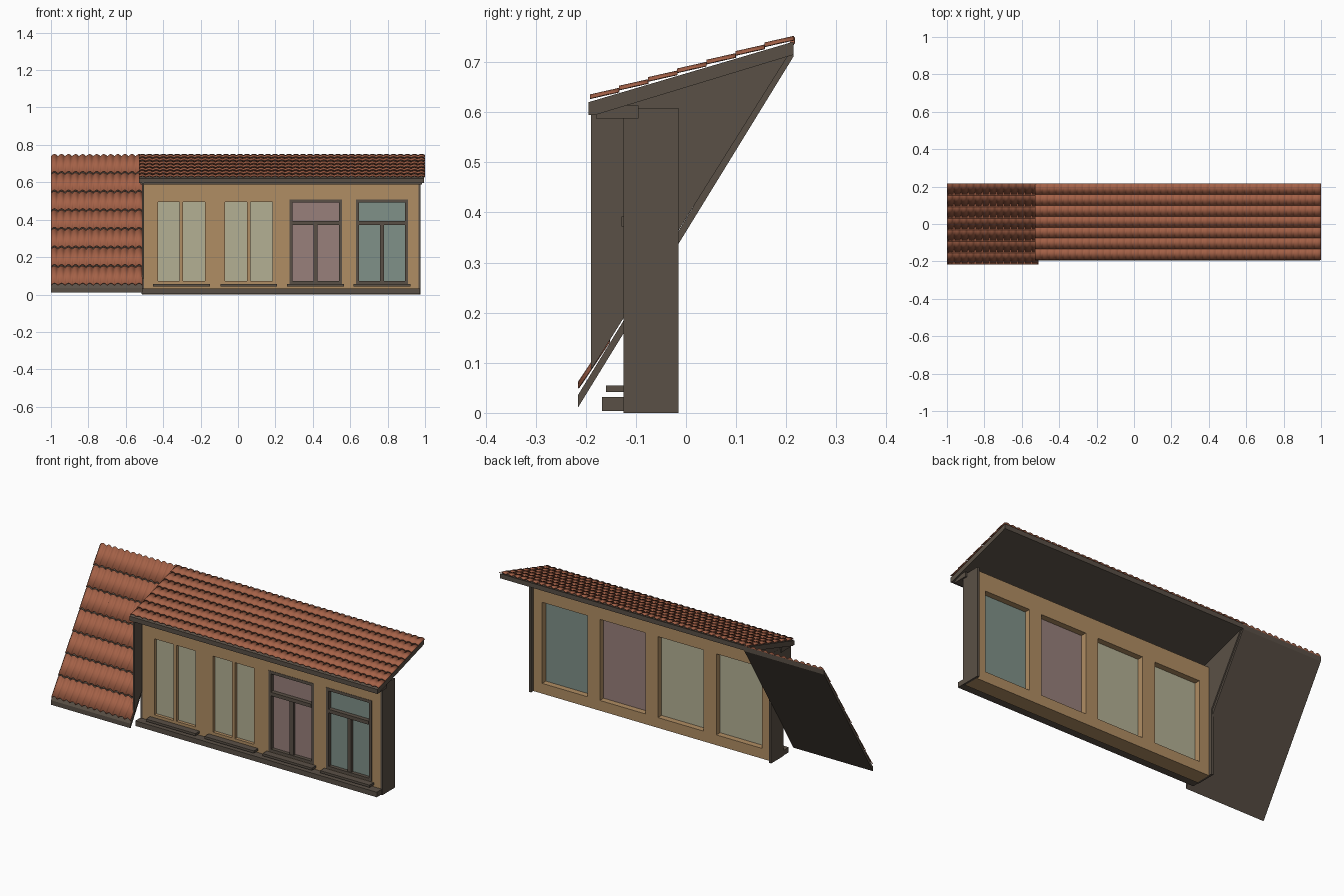
import bpy, math

cube = bpy.data.objects.get("Cube")
if cube:
    bpy.data.objects.remove(cube, do_unlink=True)


def material(name, rgb):
    linear = [(c / 255 / 12.92 if c < 11 else ((c / 255 + 0.055) / 1.055) ** 2.4) for c in rgb]
    mat = bpy.data.materials.new(name)
    mat.use_nodes = True
    mat.diffuse_color = (*linear, 1)
    mat.node_tree.nodes["Principled BSDF"].inputs["Base Color"].default_value = (*linear, 1)
    return mat


PLASTER = material("tan plaster", (176, 141, 99))
TRIM = material("dark brown trim", (90, 80, 70))
TILE = material("terracotta tile", (164, 97, 71))
CREAM = material("cream glass", (180, 176, 148))
MAUVE = material("mauve glass", (152, 128, 123))
TEAL = material("teal glass", (128, 145, 137))


def build(name, verts, faces, mat):
    mesh = bpy.data.meshes.new(name)
    mesh.from_pydata(verts, [], faces)
    mesh.materials.append(mat)
    obj = bpy.data.objects.new(name, mesh)
    bpy.context.collection.objects.link(obj)
    return obj


def extrude(name, outline, x0, x1, mat):
    """Prism along x from a counter-clockwise (y, z) outline."""
    n = len(outline)
    verts = [(x, y, z) for x in (x0, x1) for y, z in outline]
    faces = [tuple(reversed(range(n))), tuple(range(n, 2 * n))]
    faces += [(i, (i + 1) % n, n + (i + 1) % n, n + i) for i in range(n)]
    return build(name, verts, faces, mat)


def boxes(name, parts, mat):
    """One mesh from boxes given as (x0, x1, y0, y1, z0, z1)."""
    verts, faces = [], []
    for x0, x1, y0, y1, z0, z1 in parts:
        b = len(verts)
        verts += [(x, y, z) for x in (x0, x1) for y, z in ((y0, z0), (y1, z0), (y1, z1), (y0, z1))]
        faces += [(b + 3, b + 2, b + 1, b), (b + 4, b + 5, b + 6, b + 7)]
        faces += [(b + i, b + (i + 1) % 4, b + 4 + (i + 1) % 4, b + 4 + i) for i in range(4)]
    return build(name, verts, faces, mat)


def tile_roof(name, x0, x1, low, high, courses=7, pitch=0.0375, seg=6):
    """Overlapping courses of barrel tiles laid above the line low-high."""
    dy, dz = high[0] - low[0], high[1] - low[1]
    rise = math.hypot(dy, dz) / dy
    count = round((x1 - x0) / pitch) * seg
    verts, faces = [], []
    for c in range(courses):
        base = len(verts)
        for t, lift in ((c / courses, 0.008), ((c + 1) / courses, 0.004)):
            for i in range(count + 1):
                bump = 0.006 * abs(math.sin(math.pi * i / seg))
                verts.append((x0 + (x1 - x0) * i / count, low[0] + dy * t,
                              low[1] + dz * t + (lift + bump) * rise))
        row = count + 1
        faces += [(base + i, base + i + 1, base + row + i + 1, base + row + i) for i in range(count)]
    obj = build(name, verts, faces, TILE)
    solid = obj.modifiers.new("thickness", "SOLIDIFY")
    solid.thickness = 0.003
    solid.offset = -1
    bpy.ops.object.select_all(action="DESELECT")
    obj.select_set(True)
    bpy.context.view_layer.objects.active = obj
    bpy.ops.object.shade_smooth_by_angle(angle=math.radians(40))
    return obj


# Steep main roof
extrude("steep_roof_slab", [(-0.216, 0.01), (0.215, 0.712), (0.215, 0.738), (-0.216, 0.035)],
        -1, -0.51, TRIM)
tile_roof("steep_roof_tiles", -1, -0.51, (-0.216, 0.035), (0.215, 0.732))

# Low dormer roof
extrude("low_roof_slab", [(-0.195, 0.595), (-0.18, 0.595), (0.215, 0.715), (0.215, 0.741), (-0.195, 0.62)],
        -0.53, 0.995, TRIM)
tile_roof("low_roof_tiles", -0.53, 1, (-0.192, 0.621), (0.215, 0.742))
boxes("eaves_beam", [(-0.52, 0.985, -0.18, -0.095, 0.588, 0.614)], TRIM)

# Side walls and the cheek between the two roofs
boxes("end_walls", [(x, x + 0.012, -0.125, -0.015, 0, 0.609) for x in (-0.514, 0.964)], TRIM)
extrude("dormer_cheek", [(-0.19, 0.085), (0.203, 0.712), (-0.19, 0.597)], -0.513, -0.503, TRIM)

# Front wall: strips and piers around four openings
FRONT, BACK = -0.123, -0.035
LEFT, RIGHT = -0.502, 0.964
BOTTOM, TOP = 0.057, 0.508
HALF = 0.14
centres = (-0.3025, 0.0575, 0.415, 0.77)
edges = [LEFT] + [c + s * HALF for c in centres for s in (-1, 1)] + [RIGHT]
piers = [(edges[i], edges[i + 1], FRONT, BACK, BOTTOM, TOP) for i in range(0, len(edges), 2)]
boxes("front_wall", piers + [(LEFT, RIGHT, FRONT, BACK, 0, BOTTOM),
                             (LEFT, RIGHT, FRONT, BACK, TOP, 0.605)], PLASTER)
boxes("base_ledge", [(-0.515, 0.972, -0.168, FRONT, 0.004, 0.032)], TRIM)


def frame_bars(x0, x1, z0, z1, w, y0, y1):
    """Four bars of a rectangular frame."""
    return [(x0, x0 + w, y0, y1, z0, z1), (x1 - w, x1, y0, y1, z0, z1),
            (x0 + w, x1 - w, y0, y1, z0, z0 + w), (x0 + w, x1 - w, y0, y1, z1 - w, z1)]


# Windows: two plain pairs, then two framed ones with a transom
for i, (c, glass) in enumerate(zip(centres, (CREAM, CREAM, MAUVE, TEAL)), 1):
    x0, x1 = c - HALF, c + HALF
    boxes(f"window_{i}_glass", [(x0, x1, -0.105, -0.068, BOTTOM, TOP)], glass)
    boxes(f"window_{i}_sill", [(c - 0.152, c + 0.152, -0.16, FRONT, 0.042, 0.055)], TRIM)
    if glass is CREAM:
        bars = frame_bars(x0, x1, BOTTOM, TOP, 0.014, FRONT, -0.1)
        bars.append((c - 0.009, c + 0.009, FRONT, -0.1, BOTTOM + 0.014, TOP - 0.014))
        boxes(f"window_{i}_frame", bars, PLASTER)
    else:
        bars = frame_bars(x0, x1, BOTTOM, TOP, 0.016, -0.125, -0.1)
        bars.append((x0 + 0.016, x1 - 0.016, -0.129, -0.1, 0.372, 0.392))
        bars.append((c - 0.011, c + 0.011, -0.122, -0.1, BOTTOM + 0.016, 0.372))
        boxes(f"window_{i}_frame", bars, TRIM)
